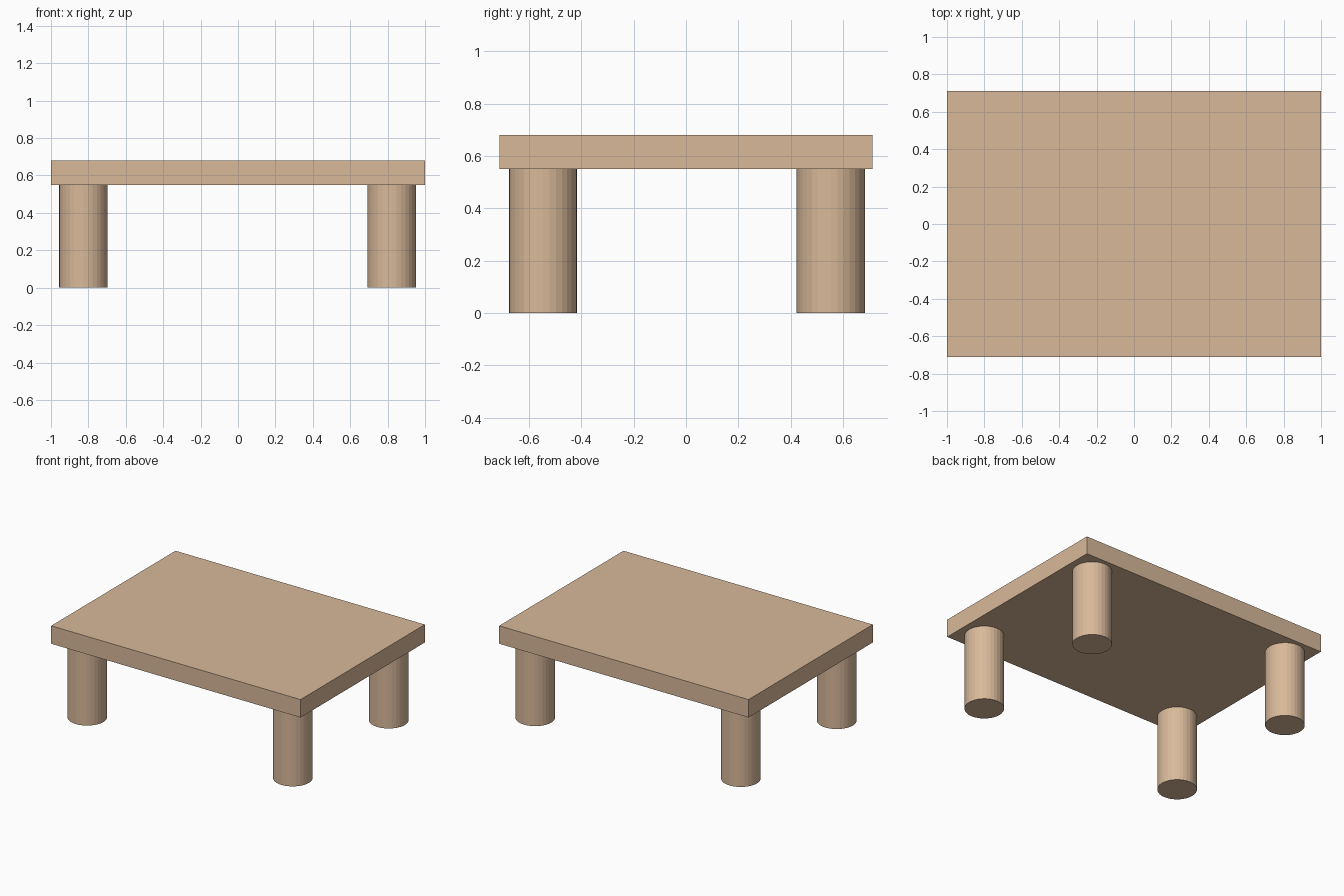
import bpy

if "Cube" in bpy.data.objects:
    bpy.data.objects.remove(bpy.data.objects["Cube"])

# Single light wood colour
wood = bpy.data.materials.new("light_wood")
wood.diffuse_color = (0.69, 0.485, 0.323, 1)
wood.use_nodes = True
wood.node_tree.nodes["Principled BSDF"].inputs["Base Color"].default_value = wood.diffuse_color

TOP_Z, UNDER_Z = 0.68, 0.55
LEG_R = 0.13

# Table top slab
bpy.ops.mesh.primitive_cube_add(size=1, location=(0, 0, (TOP_Z + UNDER_Z) / 2))
top = bpy.context.object
top.name = "table_top"
top.scale = (2.0, 1.424, TOP_Z - UNDER_Z)
bpy.ops.object.transform_apply(location=False, rotation=False, scale=True)
top.data.materials.append(wood)

# Four round legs, one near each corner
for side, x in (("left", -0.827), ("right", 0.822)):
    for end, y in (("front", -0.546), ("back", 0.553)):
        bpy.ops.mesh.primitive_cylinder_add(
            vertices=32, radius=LEG_R, depth=UNDER_Z, location=(x, y, UNDER_Z / 2))
        leg = bpy.context.object
        leg.name = f"{end}_{side}_leg"
        leg.data.materials.append(wood)
